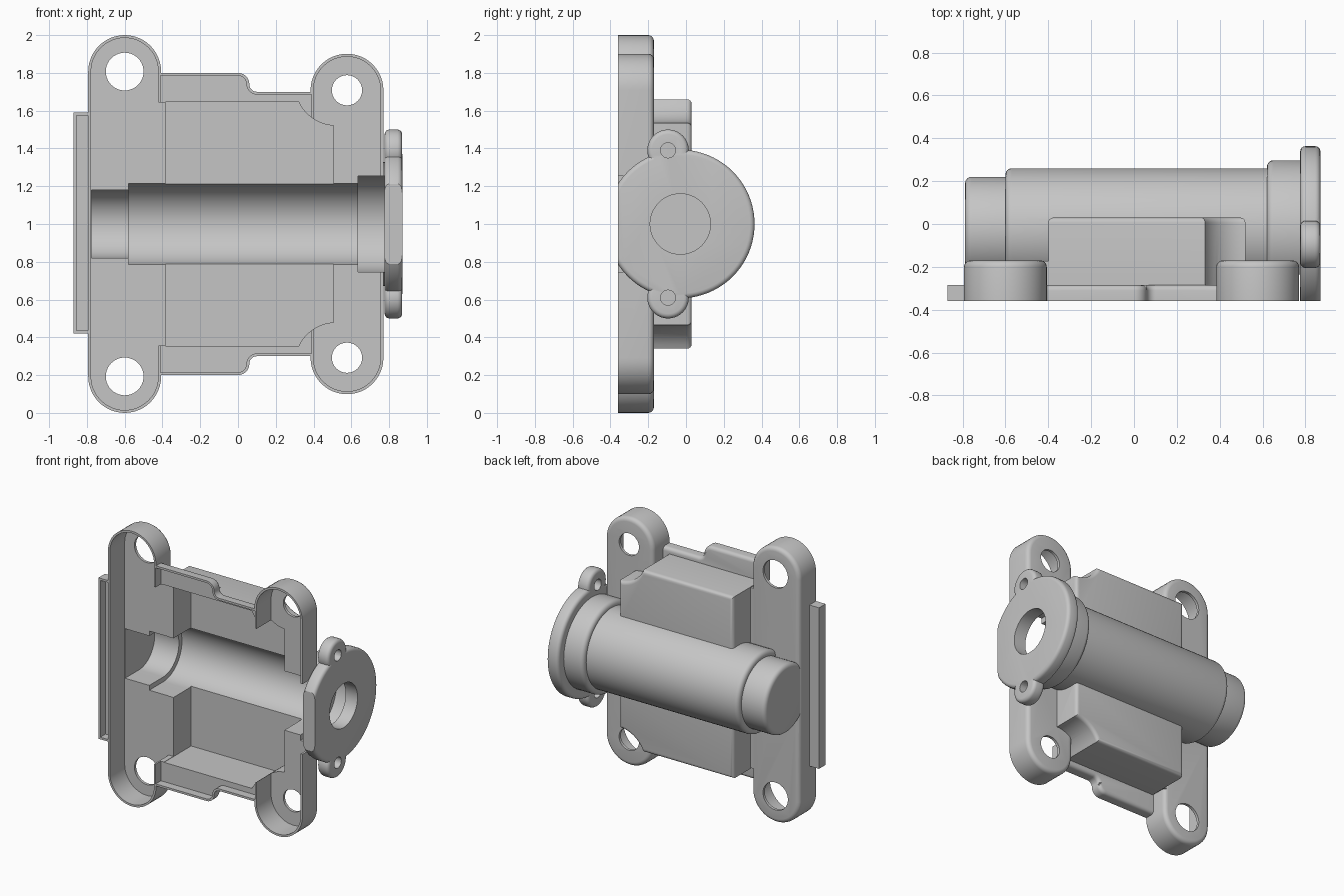
import bpy, bmesh, math
from mathutils import Matrix, Vector

if "Cube" in bpy.data.objects:
    bpy.data.objects.remove(bpy.data.objects["Cube"])

FRONT, AXIS_Y, MID_Z = -0.36, -0.03, 1.0
OPEN = FRONT - 0.1
WALL = 0.015

grey = bpy.data.materials.new("cast_grey")
grey.use_nodes = True
GREY = (0.56, 0.56, 0.56, 1)
grey.diffuse_color = GREY
grey.node_tree.nodes["Principled BSDF"].inputs["Base Color"].default_value = GREY


def finish(bm, name):
    bmesh.ops.recalc_face_normals(bm, faces=bm.faces)
    me = bpy.data.meshes.new(name)
    bm.to_mesh(me)
    bm.free()
    me.materials.append(grey)
    ob = bpy.data.objects.new(name, me)
    bpy.context.scene.collection.objects.link(ob)
    return ob


def round_edges(bm, test, amount):
    edges = [e for e in bm.edges if all(test(v.co) for v in e.verts)]
    bmesh.ops.bevel(bm, geom=edges, offset=amount, segments=4, profile=0.5, affect='EDGES')


def prism(name, outline, y0, y1, rounding=0):
    """Extrude an x-z outline along y, optionally rounding the back rim."""
    bm = bmesh.new()
    face = bm.faces.new([bm.verts.new((x, y0, z)) for x, z in outline])
    ext = bmesh.ops.extrude_face_region(bm, geom=[face])
    for v in ext["geom"]:
        if isinstance(v, bmesh.types.BMVert):
            v.co.y = y1
    if rounding:
        round_edges(bm, lambda c: abs(c.y - y1) < 1e-5, rounding)
    return finish(bm, name)


def cylinder(name, axis, centre, r, length, rounding=0, ends=(1, 1), segs=64):
    """Cylinder starting at centre and running along +axis."""
    bm = bmesh.new()
    bmesh.ops.create_cone(bm, cap_ends=True, segments=segs, radius1=r, radius2=r, depth=length,
                          matrix=Matrix.Translation((0, 0, length / 2)))
    if rounding:
        for on, z in zip(ends, (0, length)):
            if on:
                round_edges(bm, lambda c: abs(c.z - z) < 1e-5, rounding)
    rot = Vector((0, 0, 1)).rotation_difference(Vector(axis)).to_matrix().to_4x4()
    bm.transform(Matrix.Translation(centre) @ rot)
    return finish(bm, name)


def box(name, x0, x1, y0, y1, z0, z1):
    return prism(name, [(x0, z0), (x1, z0), (x1, z1), (x0, z1)], y0, y1)


def arc(cx, cz, r, a0, a1, n=10):
    angles = [math.radians(a0 + (a1 - a0) * i / n) for i in range(n + 1)]
    return [(cx + r * math.cos(a), cz + r * math.sin(a)) for a in angles]


def channel(name, x0, x1, r):
    """U-shaped trough along x, round at the back and open to the front."""
    outline = [(OPEN, MID_Z - r)] + arc(AXIS_Y, MID_Z, r, -90, 90, 32) + [(OPEN, MID_Z + r)]
    ob = prism(name, outline, -x1, -x0)
    ob.data.transform(Matrix.Rotation(math.pi / 2, 4, 'Z'))
    return ob


def combine(base, others, operation):
    for other in others:
        mod = base.modifiers.new("combine", 'BOOLEAN')
        mod.operation, mod.solver, mod.object = operation, 'EXACT', other
        dg = bpy.context.evaluated_depsgraph_get()
        me = bpy.data.meshes.new_from_object(base.evaluated_get(dg))
        base.modifiers.clear()
        base.data = me
        bpy.data.objects.remove(other)


def mirrored(top):
    return top + [(x, 2 * MID_Z - z) for x, z in reversed(top)]


def column(cx, cz, t):
    return mirrored(arc(cx, cz, 0.193 - t, 180, 0, 24))


def middle(t):
    return mirrored([(-0.5 + 6 * t, 1.8 - t)] + arc(0, 1.74, 0.06 - t, 90, 0)
                    + arc(0.1, 1.74, 0.04 + t, 180, 270) + [(0.45 - 4 * t, 1.7 - t)])


def gearbox(t):
    cx, cz, r = 0.52, 1.74, 0.205 + t
    start = 180 + math.degrees(math.asin((cz - 1.66 + t) / r))
    end = 270 - math.degrees(math.asin(t / r))
    return mirrored([(-0.4 + t, 1.66 - t)] + arc(cx, cz, r, start, end))


X, Y = (1, 0, 0), (0, 1, 0)
COLUMNS = [(-0.6, 1.807, 0.1), (0.577, 1.708, 0.08)]
# barrel sections: start, length, outer radius, bore start, bore end, bore radius
BARREL = [(-0.788, 0.3, 0.25, -0.775, -0.475, 0.18),
          (-0.6, 1.3, 0.29, -0.58, 0.72, 0.215),
          (0.62, 0.16, 0.327, 0.635, 0.79, 0.255)]

# outer body: two lugged columns, thin middle plate, raised box and stepped barrel
housing = prism("housing", middle(0), FRONT, -0.285, 0.025)
solids = [prism("raised_box", gearbox(0), FRONT, 0.03, 0.025),
          box("column_web", -0.5, -0.39, FRONT, -0.172, 0.345, 1.655)]
for cx, cz, hole in COLUMNS:
    solids.append(prism("column", column(cx, cz, 0), FRONT, -0.17, 0.03))
for x, length, r, *bore in BARREL:
    solids.append(cylinder("barrel", X, (x, AXIS_Y, MID_Z), r, length, 0.03, (1, 0)))
combine(housing, solids, 'UNION')

# hollow inside, open to the front
cuts = [prism("plate_hollow", middle(WALL), OPEN, -0.3),
        prism("box_hollow", gearbox(WALL), OPEN, 0.012),
        box("left_opening", -0.52, 0.05, OPEN, -0.192, 0.357, 1.643),
        box("right_opening", 0.02, 0.53, OPEN, -0.192, 0.48, 1.52)]
for cx, cz, hole in COLUMNS:
    cuts.append(prism("column_hollow", column(cx, cz, WALL), OPEN, -0.19))
    for z in (cz, 2 * MID_Z - cz):
        cuts.append(cylinder("bolt_hole", Y, (cx, OPEN, z), hole, 0.6, segs=40))
for *outer, x0, x1, r in BARREL:
    cuts.append(channel("bore", x0, x1, r))
combine(housing, cuts, 'DIFFERENCE')

# round end flange with two ears
flange = cylinder("end_flange", X, (0.775, AXIS_Y, MID_Z), 0.393, 0.095, 0.025, segs=80)
EARS = (1.39, 0.61)
combine(flange, [cylinder("ear", X, (0.776, -0.095, z), 0.11, 0.093, 0.025, segs=40)
                 for z in EARS], 'UNION')
holes = [cylinder("ear_hole", X, (0.7, -0.095, z), 0.04, 0.3, segs=24) for z in EARS]
holes += [cylinder("shaft_hole", X, (0.7, AXIS_Y, MID_Z), 0.16, 0.3, segs=48),
          box("front_trim", 0.6, 1, -0.6, FRONT, 0.4, 1.6)]
combine(flange, holes, 'DIFFERENCE')

# shallow tray along the left-hand edge of the front
tray = box("side_tray", -0.87, -0.78, FRONT, -0.285, 0.42, 1.59)
combine(tray, [box("tray_hollow", -0.855, -0.7, OPEN, -0.3, 0.435, 1.575)], 'DIFFERENCE')

for ob in (housing, flange, tray):
    bpy.ops.object.select_all(action='DESELECT')
    ob.select_set(True)
    bpy.context.view_layer.objects.active = ob
    bpy.ops.object.shade_smooth_by_angle(angle=math.radians(28))
